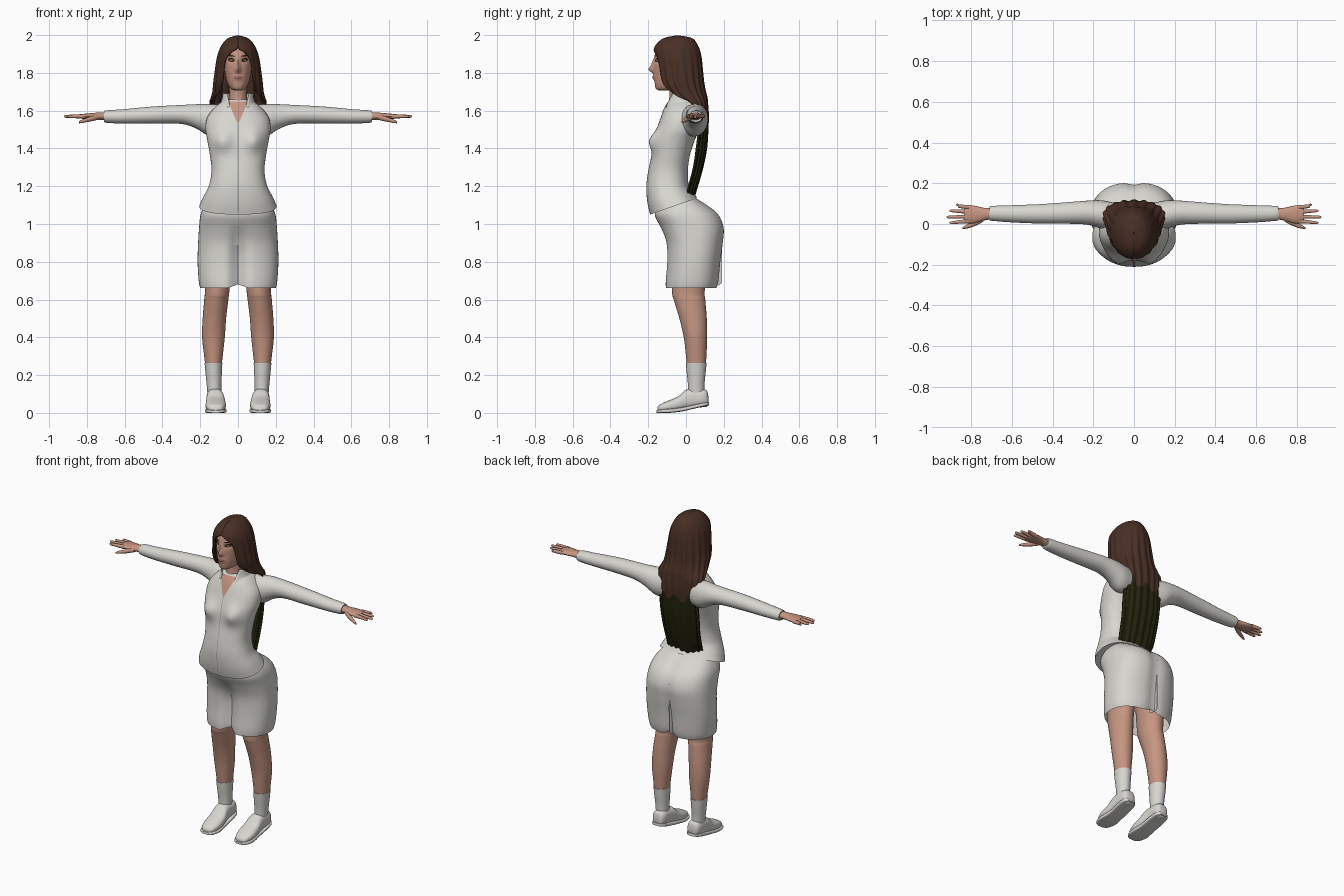
import bpy, bmesh, math
from math import sin, cos, pi, exp
from mathutils import Vector
from mathutils.bvhtree import BVHTree

if "Cube" in bpy.data.objects:
    bpy.data.objects.remove(bpy.data.objects["Cube"])


def material(name, r, g, b):
    m = bpy.data.materials.new(name)
    m.use_nodes = True
    m.diffuse_color = (r, g, b, 1)
    node = m.node_tree.nodes["Principled BSDF"]
    node.inputs["Base Color"].default_value = (r, g, b, 1)
    node.inputs["Roughness"].default_value = 0.8
    return m


CLOTH = material("off white cloth", .68, .67, .63)
SKIN = material("skin", .56, .30, .22)
HAIR = material("brown hair", .065, .028, .018)
OLIVE = material("dark olive hair", .016, .016, .004)
DARK = material("dark lash", .02, .012, .008)
LIPS = material("lips", .36, .14, .11)
IRIS = material("amber iris", .25, .17, .06)
SEAM = material("grey seam", .3, .3, .29)


def finish(name, bm, mats, mirror=False):
    mesh = bpy.data.meshes.new(name)
    bm.to_mesh(mesh)
    bm.free()
    ob = bpy.data.objects.new(name, mesh)
    bpy.context.scene.collection.objects.link(ob)
    for m in mats:
        mesh.materials.append(m)
    if mirror:
        ob.modifiers.new("Mirror", "MIRROR")
    bpy.ops.object.select_all(action="DESELECT")
    ob.select_set(True)
    bpy.context.view_layer.objects.active = ob
    bpy.ops.object.shade_smooth_by_angle(angle=math.radians(45))
    return ob


def smooth_rows(rows, steps):
    """Catmull-Rom interpolation between cross-sections."""
    out = []
    for i in range(len(rows) - 1):
        p = [rows[max(i - 1, 0)], rows[i], rows[i + 1], rows[min(i + 2, len(rows) - 1)]]
        for s in range(steps):
            t = s / steps
            out.append([b + .5 * t * (c - a + t * (2*a - 5*b + 4*c - d + t * (3*(b - c) + d - a)))
                        for a, b, c, d in zip(*p)])
    return out + [list(rows[-1])]


def loft(name, axis, rows, mats, n=40, steps=5, power=2.0, caps=True,
         warp=None, rule=None, mirror=False):
    """Rows: position on axis, side centre, side radius, low, high, optional front opening angle."""
    bm = bmesh.new()
    rings = []
    is_open = len(rows[0]) > 5
    for row in smooth_rows(rows, steps):
        t, cu, ru, lo, hi = row[:5]
        gap = max(row[5], 0) if is_open else 0
        ring = []
        for k in range(n + 1 if is_open else n):
            a = gap + (2 * pi - 2 * gap) * k / n
            s, c = sin(a), cos(a)
            u = cu + ru * math.copysign(abs(s) ** (2 / power), s)
            v = (lo + hi) / 2 - (hi - lo) / 2 * math.copysign(abs(c) ** (2 / power), c)
            co = Vector({"z": (u, v, t), "x": (t, u, v), "y": (u, t, v)}[axis])
            ring.append(bm.verts.new(warp(co, a) if warp else co))
        rings.append(ring)
    for r, q in zip(rings, rings[1:]):
        for k in range(n):
            j = (k + 1) % len(r)
            bm.faces.new((r[k], r[j], q[j], q[k]))
    if caps:
        bm.faces.new(rings[0][::-1])
        bm.faces.new(rings[-1])
        bmesh.ops.recalc_face_normals(bm, faces=bm.faces)
    if rule:
        for f in bm.faces:
            f.material_index = rule(f.calc_center_median())
    return finish(name, bm, mats, mirror)


def patch(name, target, shape, mat, lift=.002, n=12, mirror=False):
    """Thin sheet projected on the front of a part; shape maps (u, v) to (x, z)."""
    tree = BVHTree.FromPolygons([v.co for v in target.data.vertices],
                                [p.vertices for p in target.data.polygons])
    bm = bmesh.new()
    grid = []
    for i in range(n + 1):
        for j in range(n + 1):
            x, z = shape(i / n, j / n)
            hit = tree.ray_cast(Vector((x, -1, z)), Vector((0, 1, 0)))[0]
            grid.append(bm.verts.new((x, (hit.y if hit else 0) - lift, z)))
    for i in range(n):
        for j in range(n):
            k = i * (n + 1) + j
            bm.faces.new((grid[k], grid[k + n + 1], grid[k + n + 2], grid[k + 1]))
    return finish(name, bm, [mat], mirror)


def almond(cx, cz, w, h, tilt=0):
    def shape(u, v):
        s = 2 * u - 1
        return cx + w * s, cz + tilt * s + h * (2 * v - 1) * math.sqrt(max(1 - s * s, .001))
    return shape


# Jacket body with bust and slanted hem
def jacket_warp(co, a):
    if co.y < -.02:
        co.y -= .035 * exp(-((abs(co.x) - .085) / .05) ** 2 - ((co.z - 1.44) / .055) ** 2)
    co.z += max(0, (1.2 - co.z) / .15) * (co.y + .19) * .35
    return co


jacket = loft("jacket_body", "z", [
    (1.05, 0, .205, -.19, .06), (1.12, 0, .185, -.205, .04), (1.2, 0, .155, -.21, .015),
    (1.28, 0, .14, -.20, .01), (1.36, 0, .148, -.183, .02), (1.44, 0, .162, -.17, .045),
    (1.5, 0, .172, -.155, .07), (1.56, 0, .165, -.135, .085), (1.61, 0, .13, -.115, .085),
    (1.645, 0, .09, -.095, .08), (1.66, 0, .06, -.085, .06)],
    [CLOTH], n=64, power=2.3, warp=jacket_warp)
patch("neckline", jacket, lambda u, v: ((2*u - 1) * (.002 + .05 * v), 1.53 + .118 * v), SKIN)
patch("front_seam", jacket, lambda u, v: ((2*u - 1) * .0015, 1.06 + .47 * v), SEAM, n=24)
collar = loft("collar", "z", [(1.62, 0, .105, -.118, .085, .45), (1.65, 0, .088, -.11, .08, .6),
                              (1.69, 0, .08, -.10, .075, .85)], [CLOTH], caps=False)
collar.modifiers.new("Thickness", "SOLIDIFY").thickness = .006

# Sleeves, hands and fingers
loft("sleeves", "x", [
    (.06, .03, .065, 1.47, 1.63), (.15, .045, .07, 1.465, 1.635), (.22, .055, .06, 1.505, 1.634),
    (.3, .055, .054, 1.53, 1.63), (.45, .05, .048, 1.532, 1.622), (.6, .05, .042, 1.532, 1.608),
    (.69, .052, .037, 1.535, 1.602), (.71, .052, .034, 1.54, 1.598)], [CLOTH], n=28, mirror=True)
loft("hands", "x", [
    (.69, .052, .026, 1.548, 1.592), (.74, .048, .032, 1.552, 1.59), (.79, .047, .044, 1.555, 1.586),
    (.825, .048, .043, 1.557, 1.582), (.835, .048, .03, 1.562, 1.578)], [SKIN], n=20, mirror=True)
for label, y, dy, tip in (("little", .082, .012, .875), ("ring", .06, .005, .905),
                          ("middle", .036, -.002, .92), ("index", .014, -.008, .905)):
    loft(label + "_fingers", "x", [
        (.81, y, .011, 1.558, 1.582), (.86, y + dy * .5, .009, 1.56, 1.58),
        (tip - .01, y + dy, .007, 1.562, 1.577), (tip, y + dy, .003, 1.566, 1.573)],
        [SKIN], n=10, steps=3, mirror=True)
loft("thumbs", "x", [(.74, .028, .016, 1.552, 1.58), (.78, .004, .014, 1.543, 1.569),
                     (.825, -.014, .009, 1.535, 1.553), (.842, -.02, .004, 1.533, 1.543)],
     [SKIN], n=12, steps=3, mirror=True)


# Wide shorts with front crease and back pleat
def shorts_warp(co, a):
    low = min(1, max(0, (1.0 - co.z) / .15))
    crease = exp(-(co.x / .035) ** 2)
    if co.y < 0:
        co.y += .045 * low * crease
    else:
        co.y -= .012 * crease
    co.z += .02 * crease * max(0, (.7 - co.z) / .04)
    return co


shorts = loft("shorts", "z", [
    (.66, 0, .20, -.112, .165), (.7, 0, .208, -.112, .175), (.8, 0, .214, -.104, .185),
    (.9, 0, .211, -.108, .198), (.98, 0, .206, -.135, .203), (1.05, 0, .198, -.165, .175),
    (1.10, 0, .175, -.14, .115), (1.14, 0, .14, -.10, .05)],
    [CLOTH], n=72, power=2.4, caps=False, warp=shorts_warp)
loft("back_pleat", "y", [(.12, -.02, .02, .68, 1.04), (.17, -.02, .008, .675, 1.03),
                         (.19, -.015, .003, .69, 1.0)], [CLOTH], n=16, steps=2)

# Legs, socks and shoes
loft("legs", "z", [
    (.24, .13, .042, .005, .104), (.3, .13, .049, 0, .108), (.4, .13, .06, -.012, .112),
    (.5, .125, .062, -.035, .11), (.6, .115, .064, -.065, .102), (.66, .11, .066, -.075, .10),
    (.95, .1, .085, -.08, .13)], [SKIN], n=32, mirror=True)
loft("socks", "z", [(.09, .125, .036, .01, .098), (.15, .127, .039, .01, .098),
                    (.22, .129, .044, .003, .105), (.265, .13, .047, -.001, .109)],
     [CLOTH], n=32, mirror=True)
loft("shoe_uppers", "y", [
    (-.15, .118, .022, .005, .03), (-.135, .118, .04, .005, .046), (-.09, .118, .053, .006, .066),
    (-.04, .118, .052, .012, .088), (0, .12, .047, .018, .122), (.04, .122, .044, .025, .13),
    (.085, .122, .043, .03, .128), (.11, .122, .034, .033, .118), (.118, .122, .02, .04, .09)],
    [CLOTH], n=32, power=2.5, mirror=True)
loft("shoe_soles", "y", [
    (-.157, .118, .025, 0, .014), (-.14, .118, .046, 0, .018), (-.09, .118, .057, 0, .022),
    (-.02, .118, .05, .008, .03), (.05, .12, .05, .024, .045), (.1, .121, .044, .035, .056),
    (.122, .121, .025, .04, .058)], [CLOTH], n=24, power=5, mirror=True)


# Neck and head with nose, mouth and eye sockets
def face_warp(co, a):
    if co.y < -.06:
        x, z = co.x, co.z
        co.y -= .028 * exp(-(x / .013) ** 2 - ((z - 1.818) / .018) ** 2)
        co.y -= .012 * exp(-(x / .009) ** 2 - ((z - 1.85) / .025) ** 2)
        co.y -= .008 * exp(-(x / .022) ** 2 - ((z - 1.775) / .014) ** 2)
        co.y += .010 * exp(-((abs(x) - .035) / .018) ** 2 - ((z - 1.868) / .014) ** 2)
    return co


loft("neck", "z", [(1.58, 0, .06, -.10, .05), (1.65, 0, .05, -.09, .035),
                   (1.70, 0, .046, -.088, .03), (1.76, 0, .05, -.09, .03)], [SKIN], n=32)
head = loft("head", "z", [
    (1.708, 0, .02, -.145, -.07), (1.718, 0, .04, -.16, -.02), (1.75, 0, .058, -.166, .02),
    (1.80, 0, .069, -.168, .045), (1.86, 0, .074, -.168, .055), (1.92, 0, .07, -.158, .05),
    (1.965, 0, .045, -.12, .02)], [SKIN], n=96, steps=8, power=2.2, warp=face_warp)
patch("eyes", head, almond(.036, 1.868, .018, .010, .002), DARK, mirror=True)
patch("irises", head, almond(.036, 1.867, .009, .005), IRIS, lift=.004, mirror=True)
patch("eyebrows", head, almond(.038, 1.891, .021, .004, .003), DARK, mirror=True)
patch("mouth", head, almond(0, 1.775, .024, .009), LIPS)


# Long hair: cap around the face flowing into a back panel with darker ends
def hair_warp(co, a):
    strands = min(1, max(0, (1.95 - co.z) / .2)) * .004 * cos(a * 18)
    co.x += strands * sin(a)
    co.y -= strands * cos(a)
    if co.z < 1.2:
        co.z += .012 * sin(co.x * 45)
    return co


hair = loft("hair", "z", [
    (1.14, 0, .115, -.065, .04, 1.57), (1.2, 0, .125, -.04, .06, 1.57),
    (1.3, 0, .13, -.015, .088, 1.57), (1.4, 0, .135, -.005, .108, 1.57),
    (1.5, 0, .135, .01, .115, 1.57), (1.58, 0, .14, .01, .117, 1.5),
    (1.64, 0, .15, -.03, .113, 1.35), (1.67, 0, .142, -.08, .11, 1.05),
    (1.70, 0, .134, -.115, .102, .82), (1.75, 0, .129, -.148, .093, .68),
    (1.82, 0, .121, -.162, .087, .66), (1.87, 0, .114, -.17, .083, .6),
    (1.905, 0, .106, -.173, .077, .38), (1.93, 0, .096, -.17, .07, .05),
    (1.96, 0, .078, -.15, .055, 0), (1.985, 0, .05, -.115, .03, 0),
    (1.999, 0, .003, -.05, -.04, 0)],
    [HAIR, OLIVE], n=112, caps=False, power=2.1, warp=hair_warp,
    rule=lambda c: int(c.z < 1.5 + .03 * cos(c.x * 55) + .5 * abs(c.x)))
solid = hair.modifiers.new("Thickness", "SOLIDIFY")
solid.thickness = .012
solid.offset = -1
